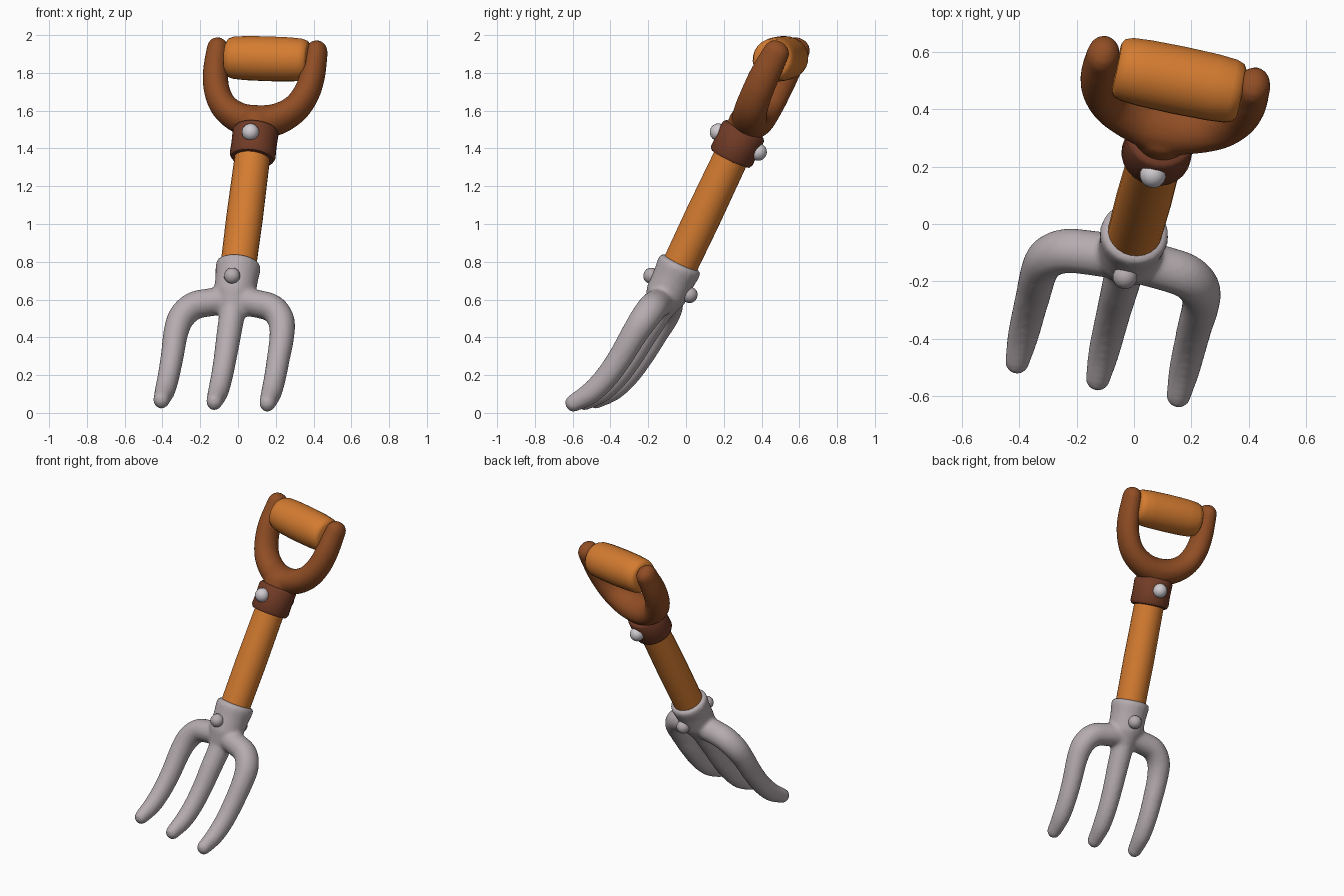
import bpy, bmesh, math
from mathutils import Vector, Matrix

if "Cube" in bpy.data.objects:
    bpy.data.objects.remove(bpy.data.objects["Cube"])

# Tool frame: x across, y to the back, z along the shaft
along = Vector((0.116, 0.425, 0.897)).normalized()
across = Vector((0.978, -0.205, -0.03))
across = (across - along * across.dot(along)).normalized()
back = along.cross(across)
FRAME = Matrix((across, back, along)).transposed().to_4x4()
FRAME.translation = (0, -0.04, 0.765)


def material(name, rgb):
    m = bpy.data.materials.new(name)
    m.use_nodes = True
    m.diffuse_color = (*rgb, 1)
    m.node_tree.nodes["Principled BSDF"].inputs["Base Color"].default_value = (*rgb, 1)
    return m


WOOD = material("orange wood", (0.66, 0.2, 0.03))
YOKE = material("brown wood", (0.28, 0.075, 0.018))
COLLAR = material("dark brown", (0.17, 0.045, 0.02))
METAL = material("grey metal", (0.46, 0.41, 0.43))
STUD = material("pale metal", (0.62, 0.59, 0.62))


def add_rings(bm, rings):
    """Skin a list of equal rings and close both ends."""
    loops = [[bm.verts.new(p) for p in ring] for ring in rings]
    n = len(loops[0])
    for a, b in zip(loops, loops[1:]):
        for i in range(n):
            j = (i + 1) % n
            bm.faces.new((a[i], a[j], b[j], b[i]))
    bm.faces.new(loops[0][::-1])
    bm.faces.new(loops[-1])


def smooth_path(points, steps=5):
    """Catmull-Rom samples through (x, y, z, radius) points."""
    p = [Vector(q) for q in points]
    p = [2 * p[0] - p[1]] + p + [2 * p[-1] - p[-2]]
    out = []
    for a, b, c, d in zip(p, p[1:], p[2:], p[3:]):
        for s in range(steps):
            t = s / steps
            out.append(0.5 * (2 * b + (c - a) * t + (2 * a - 5 * b + 4 * c - d) * t * t
                              + (3 * b - a - 3 * c + d) * t ** 3))
    return out + [p[-2]]


def add_tube(bm, points, depth=1.0, sides=20):
    """Round-ended tube; depth stretches the section front to back."""
    path = smooth_path(points)
    samples = []
    for i, q in enumerate(path):
        tan = (path[min(i + 1, len(path) - 1)] - path[max(i - 1, 0)]).xyz.normalized()
        samples.append((q.xyz, tan, q.w))

    def cap(sample, sign):
        pos, tan, r = sample
        angles = [math.radians(a) for a in (20, 40, 60, 80)]
        return [(pos + tan * sign * r * math.sin(a), tan, r * math.cos(a)) for a in angles]

    samples = cap(samples[0], -1)[::-1] + samples + cap(samples[-1], 1)
    rings = []
    for pos, tan, r in samples:
        side = Vector((0, 1, 0)).cross(tan).normalized()
        up = tan.cross(side)
        turns = [math.tau * k / sides for k in range(sides)]
        rings.append([pos + side * r * math.cos(t) + up * r * depth * math.sin(t) for t in turns])
    add_rings(bm, rings)


def add_lathe(bm, profile, matrix=Matrix(), sides=24):
    """Turn a (radius, height) profile about the z axis."""
    turns = [math.tau * k / sides for k in range(sides)]
    add_rings(bm, [[matrix @ Vector((r * math.cos(t), r * math.sin(t), h)) for t in turns]
                   for r, h in profile])


def finish(bm, name, mat, angle=50):
    bmesh.ops.recalc_face_normals(bm, faces=bm.faces)
    mesh = bpy.data.meshes.new(name)
    bm.to_mesh(mesh)
    bm.free()
    obj = bpy.data.objects.new(name, mesh)
    bpy.context.collection.objects.link(obj)
    mesh.materials.append(mat)
    obj.matrix_world = FRAME
    bpy.ops.object.select_all(action="DESELECT")
    obj.select_set(True)
    bpy.context.view_layer.objects.active = obj
    bpy.ops.object.shade_smooth_by_angle(angle=math.radians(angle))
    return obj


def fuse(obj, voxel, rounds):
    """Melt overlapping pieces into one soft casting."""
    rm = obj.modifiers.new("fuse", "REMESH")
    rm.mode = "VOXEL"
    rm.voxel_size = voxel
    rm.use_smooth_shade = True
    sm = obj.modifiers.new("soften", "SMOOTH")
    sm.factor = 0.5
    sm.iterations = rounds


def stud(name, mat, y, z, r):
    bm = bmesh.new()
    bmesh.ops.create_uvsphere(bm, u_segments=16, v_segments=10, radius=r,
                              matrix=Matrix.Translation((0, y, z)))
    finish(bm, name, mat, 80)


# Fork head: socket, crossbar and three curved tines
bm = bmesh.new()
bend = [(-0.015, -0.4, 0.065), (-0.027, -0.53, 0.061), (-0.05, -0.66, 0.058),
        (-0.09, -0.77, 0.054), (-0.15, -0.86, 0.043)]
for s in (-1, 1):
    shoulder = [(0, 0, -0.185, 0.075), (0.13 * s, 0, -0.205, 0.073),
                (0.215 * s, 0, -0.23, 0.073), (0.27 * s, -0.005, -0.3, 0.071)]
    add_tube(bm, shoulder + [(0.287 * s, *q) for q in bend], 1.08)
add_tube(bm, [(0, 0, -0.12, 0.085), (0, 0, -0.25, 0.07)] + [(0, *q) for q in bend], 1.08)
add_lathe(bm, [(0.08, -0.24), (0.11, -0.16), (0.113, -0.06), (0.12, 0.0),
               (0.118, 0.025), (0.105, 0.035)])
fuse(finish(bm, "fork_head", METAL), 0.012, 5)

# Shaft
bm = bmesh.new()
add_lathe(bm, [(0.094, -0.05), (0.097, 0.3), (0.093, 0.75)])
finish(bm, "shaft", WOOD)

# Collar with softened rims
bm = bmesh.new()
add_lathe(bm, [(0.09, 0.645), (0.112, 0.648), (0.122, 0.665), (0.12, 0.73),
               (0.122, 0.805), (0.112, 0.82), (0.08, 0.825)])
finish(bm, "collar", COLLAR)

# Yoke: a forked arm holding the grip
bm = bmesh.new()
arm = [(0.1, 0.02, 0.892, 0.08), (0.19, 0.02, 0.955, 0.073), (0.242, 0.02, 1.05, 0.069),
       (0.263, 0.02, 1.16, 0.066), (0.268, 0.025, 1.3, 0.058)]
add_tube(bm, [(-x, y, z, r) for x, y, z, r in arm[::-1]] + [(0, 0.015, 0.872, 0.085)] + arm, 1.22)
add_lathe(bm, [(0.095, 0.8), (0.1, 0.84), (0.1, 0.88)])
fuse(finish(bm, "yoke", YOKE), 0.013, 4)

# Grip: a plump turned bar lying across the yoke
bm = bmesh.new()
lay = Matrix.Translation((0.01, 0.015, 1.244)) @ Matrix.Rotation(math.pi / 2, 4, "Y")
half = [(0.119, 0.0), (0.117, 0.12), (0.112, 0.185), (0.102, 0.212), (0.085, 0.222)]
add_lathe(bm, [(r, -h) for r, h in half[:0:-1]] + half, lay)
finish(bm, "grip", WOOD)

# Studs on the front and back
for side, word in ((-1, "front"), (1, "back")):
    stud("collar_stud_" + word, STUD, 0.12 * side, 0.745, 0.046)
    stud("socket_stud_" + word, METAL, 0.115 * side, -0.1, 0.043)
